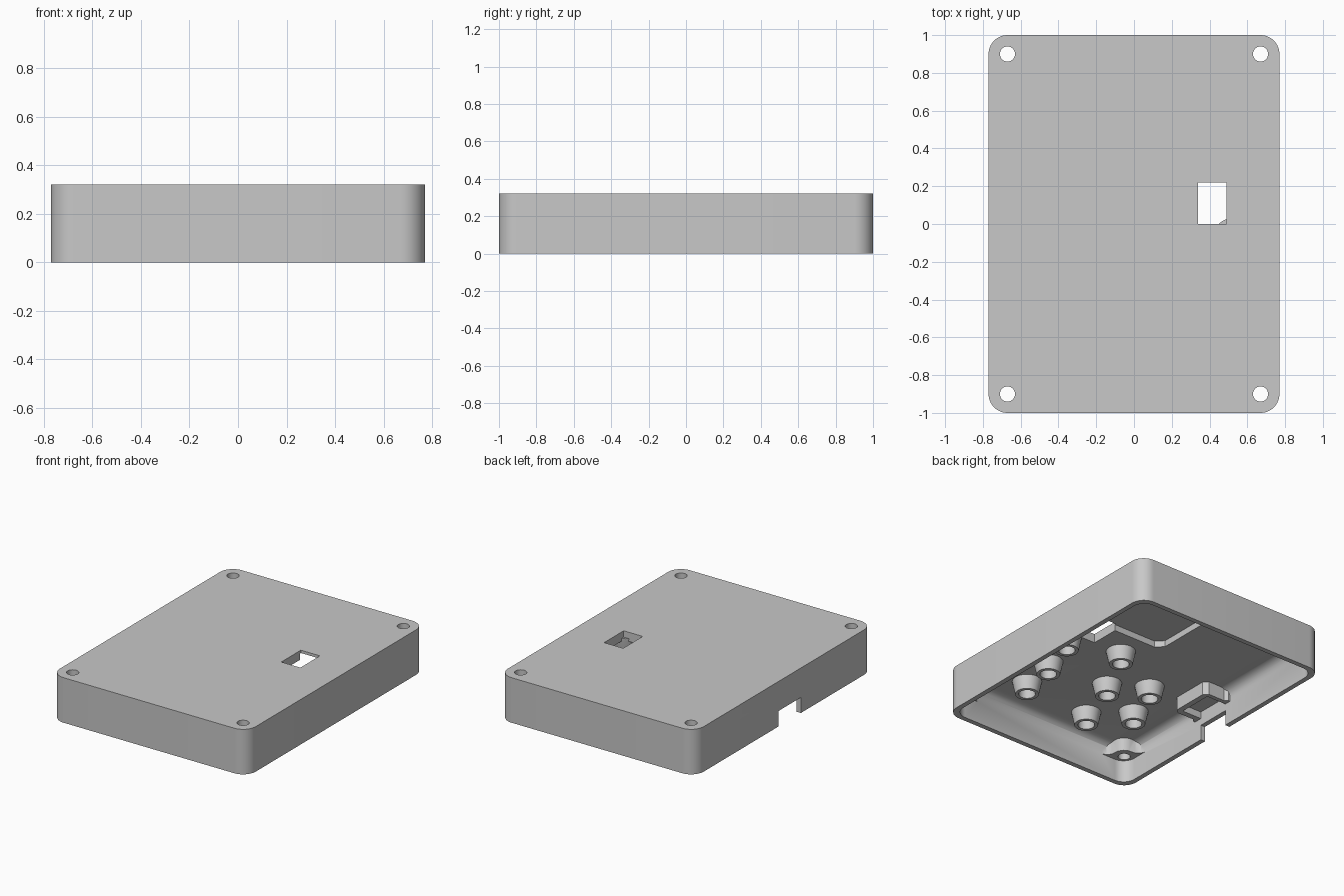
import bpy, bmesh
from math import sin, cos, pi

cube = bpy.data.objects.get("Cube")
if cube:
    bpy.data.objects.remove(cube)

grey = bpy.data.materials.new("light_grey")
grey.use_nodes = True
grey.diffuse_color = (0.58, 0.58, 0.58, 1)
grey.node_tree.nodes["Principled BSDF"].inputs["Base Color"].default_value = (0.58, 0.58, 0.58, 1)

TOP, CEILING, SEAT = 0.32, 0.255, 0.16   # lid top, inner ceiling, board seat height
HX, HY, WALL = 0.77, 1.0, 0.035
IX, IY = HX - WALL, HY - WALL


def loft(name, rings):
    """Closed solid through rings of (outline points, z)."""
    bm = bmesh.new()
    loops = [[bm.verts.new((x, y, z)) for x, y in pts] for pts, z in rings]
    n = len(loops[0])
    for a, b in zip(loops, loops[1:]):
        for i in range(n):
            j = (i + 1) % n
            bm.faces.new((a[i], a[j], b[j], b[i]))
    bm.faces.new(loops[0])
    bm.faces.new(loops[-1])
    bmesh.ops.recalc_face_normals(bm, faces=bm.faces)
    mesh = bpy.data.meshes.new(name)
    bm.to_mesh(mesh)
    bm.free()
    mesh.materials.append(grey)
    ob = bpy.data.objects.new(name, mesh)
    bpy.context.collection.objects.link(ob)
    return ob


def prism(name, pts, z0, z1):
    return loft(name, [(pts, z0), (pts, z1)])


def box(name, x0, x1, y0, y1, z0, z1):
    return prism(name, [(x0, y0), (x1, y0), (x1, y1), (x0, y1)], z0, z1)


def rounded(hx, hy, r, seg=8):
    pts = []
    for k, (sx, sy) in enumerate([(1, 1), (-1, 1), (-1, -1), (1, -1)]):
        for i in range(seg + 1):
            a = (k + i / seg) * pi / 2
            pts.append((sx * (hx - r) + r * cos(a), sy * (hy - r) + r * sin(a)))
    return pts


def circle(x, y, r, n=32):
    return [(x + r * cos(2 * pi * i / n), y + r * sin(2 * pi * i / n)) for i in range(n)]


def select_only(ob):
    bpy.ops.object.select_all(action='DESELECT')
    ob.select_set(True)
    bpy.context.view_layer.objects.active = ob


def combine(target, tool, operation):
    """Apply a boolean and discard the tool."""
    mod = target.modifiers.new("cut", 'BOOLEAN')
    mod.operation, mod.object, mod.solver = operation, tool, 'EXACT'
    select_only(target)
    bpy.ops.object.modifier_apply(modifier=mod.name)
    bpy.data.objects.remove(tool)


# Hollow inside, with a rounded edge where walls meet the ceiling
FILLET = 0.07
rings = [(rounded(IX, IY, 0.09), -0.1)]
for i in range(7):
    a = i / 6 * pi / 2
    inset = FILLET * (1 - cos(a))
    rings.append((rounded(IX - inset, IY - inset, 0.09), CEILING - FILLET + FILLET * sin(a)))
cavity = loft("cavity", rings)

# Deeper L-shaped pocket in the ceiling
pocket = [(0.72, 0.21), (0.0, 0.21), (-0.05, 0.26), (-0.05, 0.62), (-0.11, 0.69),
          (-0.60, 0.69), (-0.60, 0.95), (0.64, 0.95), (0.72, 0.87)]
combine(cavity, prism("pocket", pocket, CEILING - 0.06, 0.30), 'UNION')

# Screw bosses in the four corners, flared into the walls
half = [(0.20, -0.1), (0.20, 0.0), (0.17, 0.012), (0.15, 0.04), (0.145, 0.09), (0.13, 0.12)]
boss = [(-0.1, -0.1)] + half + [(b, a) for a, b in reversed(half)]
corners = [(sx, sy) for sx in (-1, 1) for sy in (-1, 1)]
for sx, sy in corners:
    pts = [(sx * (IX - a), sy * (IY - b)) for a, b in boss]
    combine(cavity, prism("boss", pts, SEAT, 0.4), 'DIFFERENCE')

# Housing over the side port
housing = [(-0.85, -0.25), (-0.72, -0.25), (-0.70, -0.23), (-0.57, -0.23), (-0.54, -0.20),
           (-0.54, 0.06), (-0.57, 0.09), (-0.70, 0.09), (-0.72, 0.11), (-0.85, 0.11)]
combine(cavity, prism("housing", housing, SEAT, 0.4), 'DIFFERENCE')

# Case shell
case = prism("case_shell", rounded(HX, HY, 0.1, 12), 0, TOP)
combine(case, cavity, 'DIFFERENCE')
combine(case, box("port_notch", -0.9, -0.7, -0.19, 0.06, -0.1, 0.11), 'DIFFERENCE')
combine(case, box("port_recess", -IX, -0.58, -0.19, 0.06, 0.12, 0.21), 'DIFFERENCE')
combine(case, box("window", 0.34, 0.49, 0.0, 0.22, 0.1, 0.5), 'DIFFERENCE')
for sx, sy in corners:
    combine(case, prism("screw_hole", circle(sx * 0.67, sy * 0.9, 0.04), 0.1, 0.5), 'DIFFERENCE')

# Tapered hollow standoffs under the ceiling
spots = [(0.13, 0.02), (0.41, -0.39), (0.35, -0.68), (-0.07, -0.36),
         (-0.31, -0.21), (-0.21, -0.74), (-0.44, -0.53), (0.52, -0.07)]
parts = [case]
for i, (x, y) in enumerate(spots):
    profile = [(0.1, CEILING + 0.02), (0.098, CEILING), (0.078, SEAT),
               (0.055, SEAT), (0.055, CEILING - 0.01)]
    parts.append(loft(f"standoff_{i + 1}", [(circle(x, y, r), z) for r, z in profile]))

for ob in parts:
    select_only(ob)
    bpy.ops.object.shade_smooth_by_angle(angle=0.6)
